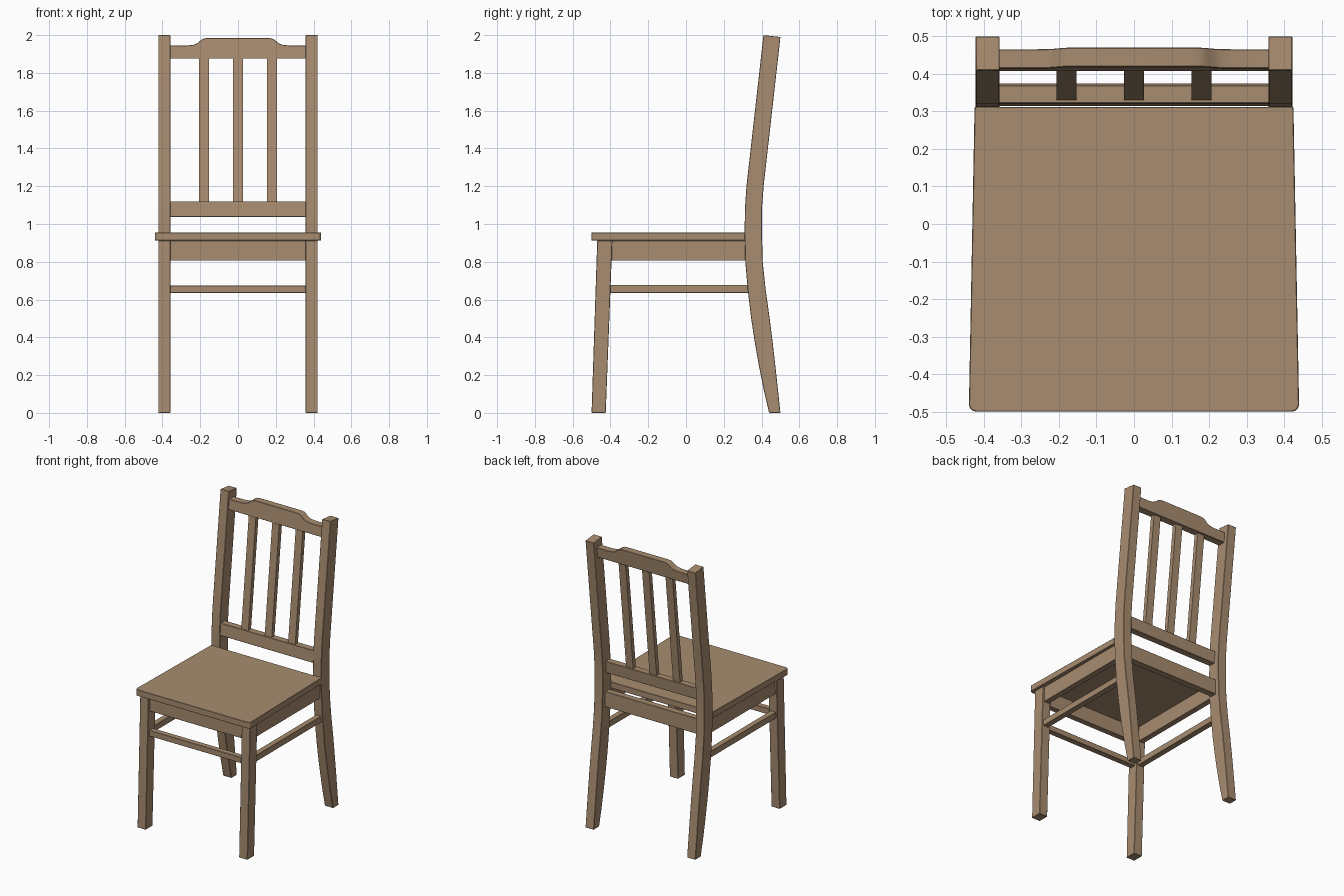
import bpy, bmesh, math
from mathutils import Vector

if "Cube" in bpy.data.objects:
    bpy.data.objects.remove(bpy.data.objects["Cube"])

wood = bpy.data.materials.new("light brown wood")
wood.diffuse_color = (0.39, 0.262, 0.162, 1)
wood.use_nodes = True
wood.node_tree.nodes["Principled BSDF"].inputs["Base Color"].default_value = wood.diffuse_color


def prism(name, profile, place, lo, hi, bevel=0.002, smooth=False):
    """Extrude a 2D profile from lo to hi; place(a, b, d) gives the 3D point."""
    bm = bmesh.new()
    ends = [[bm.verts.new(place(a, b, d)) for a, b in profile] for d in (lo, hi)]
    n = len(profile)
    bm.faces.new(ends[0])
    bm.faces.new(ends[1][::-1])
    for i in range(n):
        j = (i + 1) % n
        bm.faces.new((ends[0][j], ends[0][i], ends[1][i], ends[1][j]))
    bmesh.ops.recalc_face_normals(bm, faces=bm.faces)
    me = bpy.data.meshes.new(name)
    bm.to_mesh(me)
    bm.free()
    me.materials.append(wood)
    ob = bpy.data.objects.new(name, me)
    bpy.context.collection.objects.link(ob)
    if bevel:
        m = ob.modifiers.new("soft edges", "BEVEL")
        m.width, m.segments, m.angle_limit = bevel, 1, math.radians(60)
    if smooth:
        bpy.ops.object.select_all(action="DESELECT")
        ob.select_set(True)
        bpy.context.view_layer.objects.active = ob
        bpy.ops.object.shade_smooth_by_angle(angle=math.radians(30))
    return ob


def along_x(a, b, d):
    return Vector((d, a, b))


def along_z(a, b, d):
    return Vector((a, b, d))


def box(name, x0, x1, y0, y1, z0, z1):
    return prism(name, [(x0, y0), (x1, y0), (x1, y1), (x0, y1)], along_z, z0, z1)


LEAN = 0.1125  # backward slope of the backrest

# Curved rear posts, side profile in (y, z)
post = [(0.44, 0), (0.412, 0.12), (0.386, 0.25), (0.363, 0.38), (0.345, 0.5),
        (0.327, 0.65), (0.314, 0.8), (0.31, 0.95), (0.312, 1.08), (0.32, 1.2),
        (0.41, 2.0), (0.50, 1.99), (0.411, 1.2), (0.402, 1.08), (0.402, 0.95),
        (0.406, 0.8), (0.422, 0.65), (0.443, 0.5), (0.458, 0.38),
        (0.473, 0.25), (0.487, 0.12), (0.50, 0)]
front_leg = [(-0.50, 0), (-0.425, 0), (-0.39, 0.912), (-0.47, 0.912)]

for side, s in (("left", -1), ("right", 1)):
    lo, hi = sorted((s * 0.358, s * 0.422))
    prism(side + "_rear_post", post, along_x, lo, hi, smooth=True)
    prism(side + "_front_leg", front_leg, along_x, lo, hi)
    # side apron and side stretcher
    lo, hi = sorted((s * 0.37, s * 0.41))
    box(side + "_apron", lo, hi, -0.395, 0.318, 0.806, 0.912)
    box(side + "_stretcher", lo, hi, -0.41, 0.33, 0.635, 0.678)

# Front and back rails under the seat
box("front_apron", -0.36, 0.36, -0.455, -0.415, 0.806, 0.912)
box("back_apron", -0.36, 0.36, 0.33, 0.375, 0.806, 0.912)
box("front_stretcher", -0.36, 0.36, -0.46, -0.42, 0.635, 0.675)

# Seat board, slightly wider in front with rounded front corners
R = 0.02
right = [(0.425, 0.312)] + [
    (0.44 - R + R * math.cos(t), -0.5 + R - R * math.sin(t))
    for t in (math.pi / 2 * k / 5 for k in range(6))]
seat = right + [(-x, y) for x, y in reversed(right)]
prism("seat", seat, along_z, 0.912, 0.955)

# Lower back rail
prism("lower_back_rail", [(0.315, 1.037), (0.362, 1.037), (0.37, 1.12), (0.322, 1.12)],
      along_x, -0.36, 0.36)

# Crest rail: arched front outline, sheared to follow the lean
arch = [(0.36, 1.875), (0.36, 1.945), (0.27, 1.945), (0.235, 1.949), (0.215, 1.957),
        (0.195, 1.974), (0.18, 1.982), (0.16, 1.985)]
crest = arch + [(-x, z) for x, z in reversed(arch)]
prism("crest_rail", crest,
      lambda a, b, d: Vector((a, d + LEAN * (b - 1.875), b)), 0.407, 0.458, smooth=True)

# Three back slats
for name, cx in (("left", -0.18), ("middle", 0), ("right", 0.18)):
    prism(name + "_slat", [(0.33, 1.11), (0.36, 1.11), (0.445, 1.885), (0.415, 1.885)],
          along_x, cx - 0.027, cx + 0.027, bevel=0)
